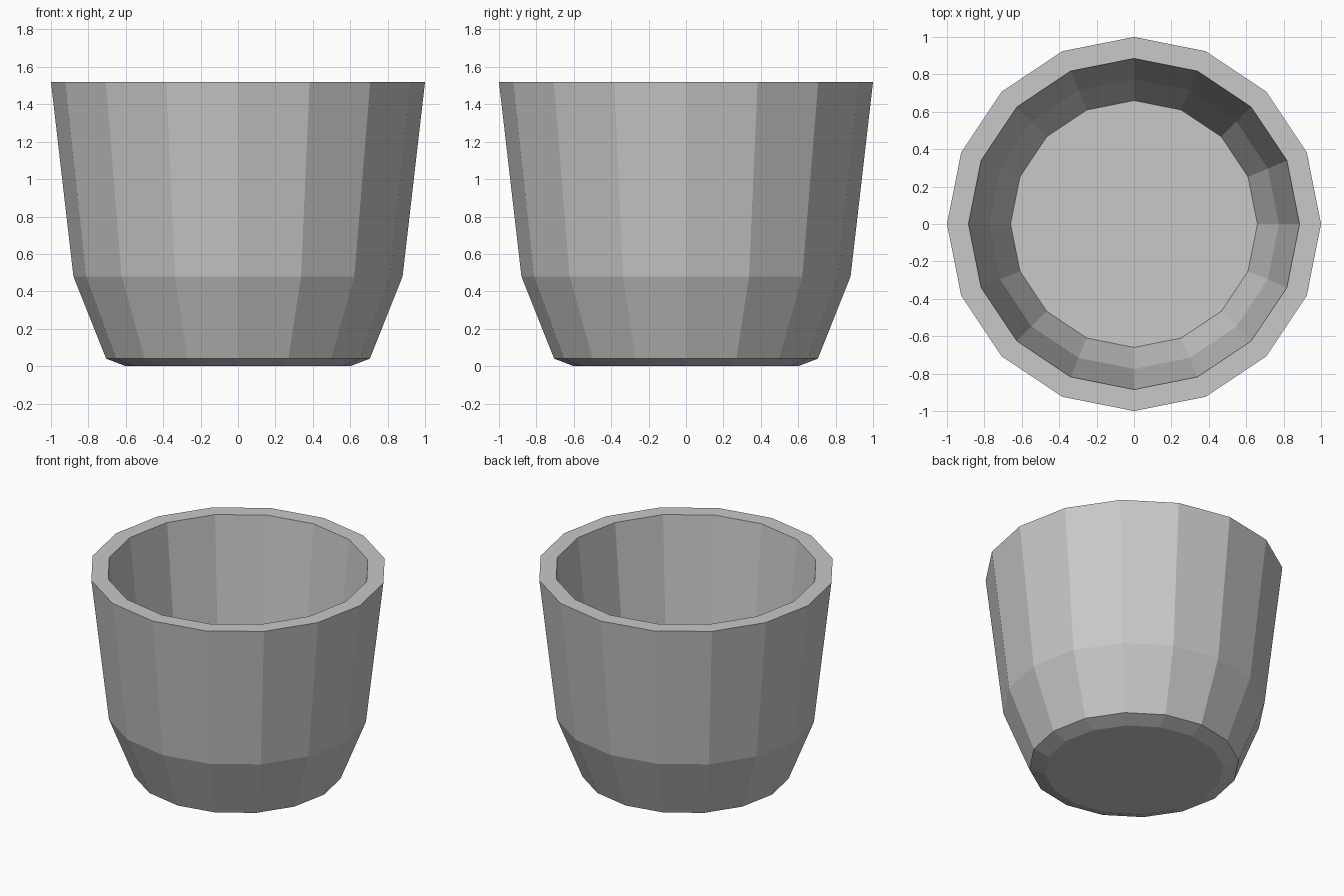
import bpy
import bmesh
from math import cos, sin, tau

cube = bpy.data.objects.get("Cube")
if cube:
    bpy.data.objects.remove(cube, do_unlink=True)

SIDES = 16

# Single pale grey material
grey = bpy.data.materials.new("pale_grey")
grey.use_nodes = True
colour = (0.58, 0.58, 0.58, 1.0)
grey.diffuse_color = colour
grey.node_tree.nodes["Principled BSDF"].inputs["Base Color"].default_value = colour

# Cup profile (radius, height): underside, outer wall, rim, inner wall, floor
profile = [
    (0.60, 0.00),
    (0.705, 0.04),
    (0.88, 0.48),
    (1.00, 1.52),
    (0.885, 1.52),
    (0.775, 0.50),
    (0.66, 0.20),
]

# Revolve the profile into flat-sided rings
bm = bmesh.new()
rings = [
    [bm.verts.new((r * cos(tau * i / SIDES), r * sin(tau * i / SIDES), z))
     for i in range(SIDES)]
    for r, z in profile
]
for low, high in zip(rings, rings[1:]):
    for i in range(SIDES):
        j = (i + 1) % SIDES
        bm.faces.new((low[i], low[j], high[j], high[i]))

# Underside and inner floor
bm.faces.new(rings[0][::-1])
bm.faces.new(rings[-1])
bmesh.ops.recalc_face_normals(bm, faces=bm.faces[:])

mesh = bpy.data.meshes.new("cup")
bm.to_mesh(mesh)
bm.free()
mesh.materials.append(grey)
cup = bpy.data.objects.new("cup", mesh)
bpy.context.collection.objects.link(cup)
